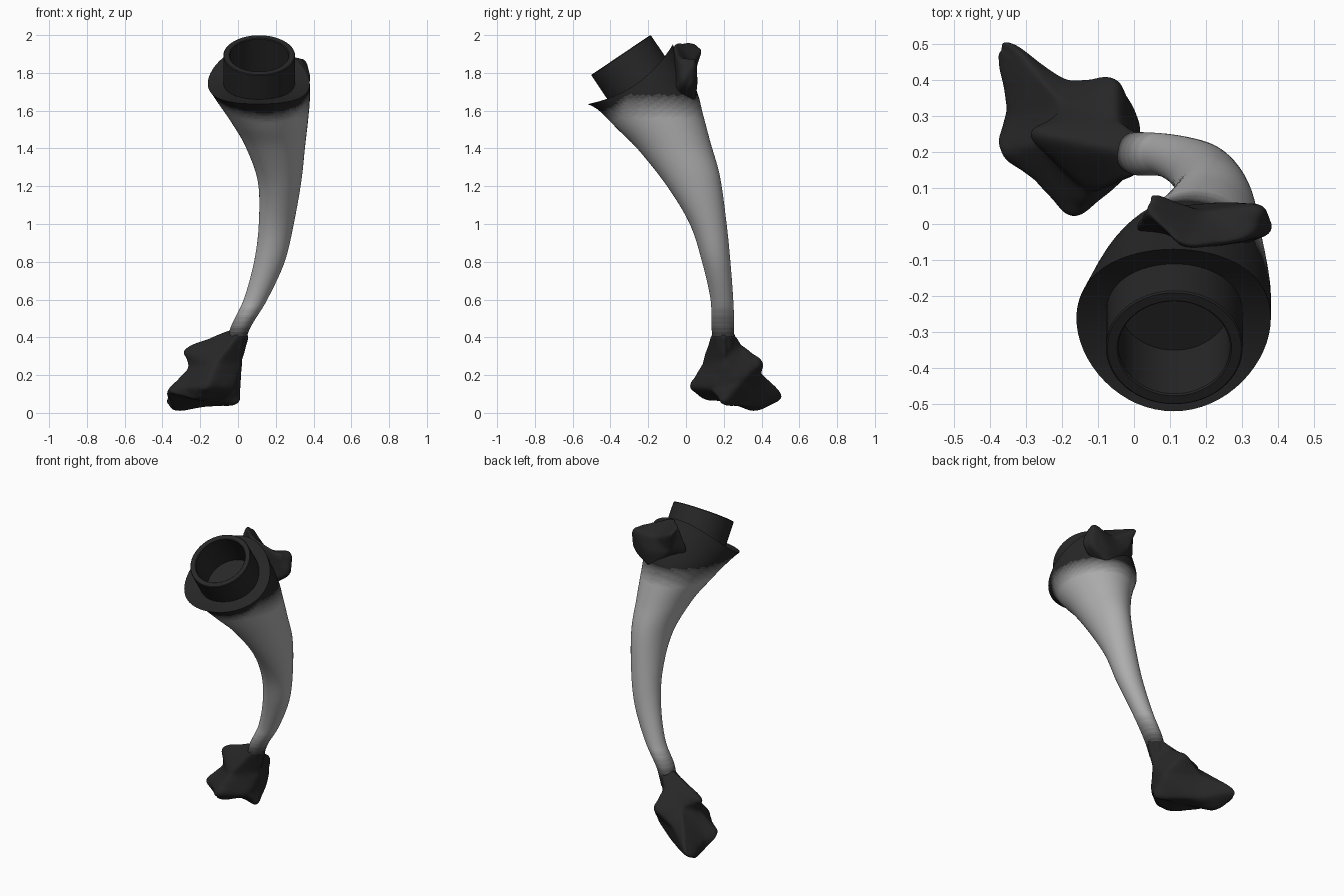
import bpy, bmesh, math
from mathutils import Vector as V

if "Cube" in bpy.data.objects:
    bpy.data.objects.remove(bpy.data.objects["Cube"])

DARK, LIGHT, STEPS = 0.02, 0.42, 10
mats = []
for i in range(STEPS):
    m = bpy.data.materials.new("shade_%d" % i)
    g = DARK + (LIGHT - DARK) * i / (STEPS - 1)
    m.diffuse_color = (g, g, g, 1)
    m.use_nodes = True
    m.node_tree.nodes["Principled BSDF"].inputs["Base Color"].default_value = m.diffuse_color
    mats.append(m)


def finish(name, bm, angle, shade=None):
    bmesh.ops.recalc_face_normals(bm, faces=bm.faces)
    me = bpy.data.meshes.new(name)
    if shade:
        for m in mats:
            me.materials.append(m)
        for f in bm.faces:
            f.material_index = shade(f.calc_center_median())
    else:
        me.materials.append(mats[0])
    bm.to_mesh(me)
    bm.free()
    ob = bpy.data.objects.new(name, me)
    bpy.context.collection.objects.link(ob)
    bpy.ops.object.select_all(action='DESELECT')
    ob.select_set(True)
    bpy.context.view_layer.objects.active = ob
    bpy.ops.object.shade_smooth_by_angle(angle=math.radians(angle))
    return ob


AXIS = V((0, -.56, .83)).normalized()
RIM = V((0, .83, .56)).normalized()
X = V((1, 0, 0))


def loft(name, rings, cap=False, shade=None, n=64):
    """Skin elliptical rings given as (centre, half axis, half axis, side sag)."""
    bm = bmesh.new()
    loops = []
    for c, u, v, sag in rings:
        loop = []
        for k in range(n):
            a = 2 * math.pi * k / n
            loop.append(bm.verts.new(c + u * math.cos(a) + v * math.sin(a)
                                     - AXIS * sag * math.sin(a) ** 2))
        loops.append(loop)
    for a, b in zip(loops, loops[1:]):
        for k in range(n):
            j = (k + 1) % n
            bm.faces.new((a[k], a[j], b[j], b[k]))
    if cap:
        bm.faces.new(loops[-1])
    return finish(name, bm, 40, shade)


def catmull(p, i, t):
    a, b, c, d = (p[max(0, min(len(p) - 1, i + k))] for k in (-1, 0, 1, 2))
    return [0.5 * (2 * y + (z - x) * t + (2 * x - 5 * y + 4 * z - w) * t * t
                   + (3 * y - x - 3 * z + w) * t ** 3) for x, y, z, w in zip(a, b, c, d)]


def lump(name, centre, points):
    """Smooth spurred blob: points triangulated by their direction from the centre."""
    c = V(centre)
    bm = bmesh.new()
    target = {bm.verts.new((V(p) - c).normalized()): V(p) for p in points}
    bmesh.ops.convex_hull(bm, input=list(bm.verts))
    for vert in bm.verts:                       # offset the shrinkage of smoothing
        ring = [target[e.other_vert(vert)] for e in vert.link_edges]
        p = target[vert]
        vert.co = p + (p - sum(ring, V()) / len(ring)) * .22
    bmesh.ops.subdivide_edges(bm, edges=list(bm.edges), cuts=1, use_grid_fill=True)
    ob = finish(name, bm, 180)
    sub = ob.modifiers.new("smooth", 'SUBSURF')
    sub.levels = sub.render_levels = 3
    return ob


# Stem: front y,z / back y,z / left x / right x / sag of each section
sections = [
    (.15, .34, .25, .34, -.06, .03, 0), (.135, .45, .255, .45, -.04, .065, 0),
    (.13, .60, .25, .60, .03, .155, 0), (.085, .80, .235, .80, .085, .247, 0),
    (.02, 1.0, .215, 1.0, .11, .295, 0), (-.10, 1.2, .18, 1.25, .105, .335, 0),
    (-.25, 1.39, .13, 1.43, .04, .355, 0), (-.36, 1.5, .09, 1.58, -.035, .37, 0),
    (-.46, 1.6, .05, 1.72, -.11, .38, .01), (-.52, 1.635, -.07, 1.95, -.16, .38, .06)]


def ring(s):
    f, b = V((0, s[0], s[1])), V((0, s[2], s[3]))
    return ((f + b) / 2 + X * (s[4] + s[5]) / 2, (b - f) / 2, X * (s[5] - s[4]) / 2, s[6])


rings = [ring(catmull(sections, i, t / 12)) for i in range(len(sections) - 1) for t in range(12)]
rings.append(ring(sections[-1]))
# Dished flange face around the socket
c, u, v, sag = rings[-1]
for s in (.97, .85, .64):
    rings.append((c - AXIS * .065 * (1 - s * s), u * s, v * s, sag * s * s))


def stem_shade(p):
    t = min((p.z - .40) / .17, (1.69 - p.z) / .13, (-(p - c).dot(AXIS) - .08) / .08)
    return round(max(0, min(1, t)) * (STEPS - 1))


loft("curved_stem", rings, shade=stem_shade)

# Hollow socket
top = V((.112, -.345, 1.895))
loft("socket", [(top - AXIS * t, RIM * r, X * r, 0) for t, r in
                ((.23, .19), (.004, .19), (0, .186), (0, .159), (.004, .155), (.22, .155))], cap=True)

# Knobbly collar behind the flange
lump("rear_collar", (.18, -.03, 1.76), [
    (.055, .085, 1.92), (.04, .03, 1.955), (.19, .035, 1.85), (.35, .05, 1.865), (.14, -.06, 1.955),
    (.31, -.04, 1.88), (.01, -.02, 1.78), (.37, -.03, 1.75), (.09, .045, 1.79), (.25, .06, 1.75),
    (.22, .045, 1.65), (.17, -.04, 1.62), (.15, -.10, 1.69), (.16, -.07, 1.80), (.345, .035, 1.72)])

# Clawed foot
lump("clawed_foot", (-.15, .24, .18), [
    (-.35, .51, .09), (-.375, .46, .075), (-.33, .36, .012),      # long claw
    (-.37, .2, .11), (-.285, .25, .34), (-.17, .015, .14),        # side, upper and front spurs
    (-.055, .41, .27), (0, .2, .045),                             # rear spur and heel
    (-.035, .2, .44), (.055, .2, .41), (.01, .14, .42), (.01, .25, .42),  # neck
    (.02, .2, .28), (-.05, .29, .36),
    (-.28, .13, .14), (-.15, .22, .055), (-.19, .40, .17), (-.18, .36, .04),
    (.005, .30, .17), (-.345, .3, .11), (-.265, .22, .23), (-.12, .09, .26),
    (-.2, .33, .27), (-.03, .13, .13), (-.2, .1, .07)])
